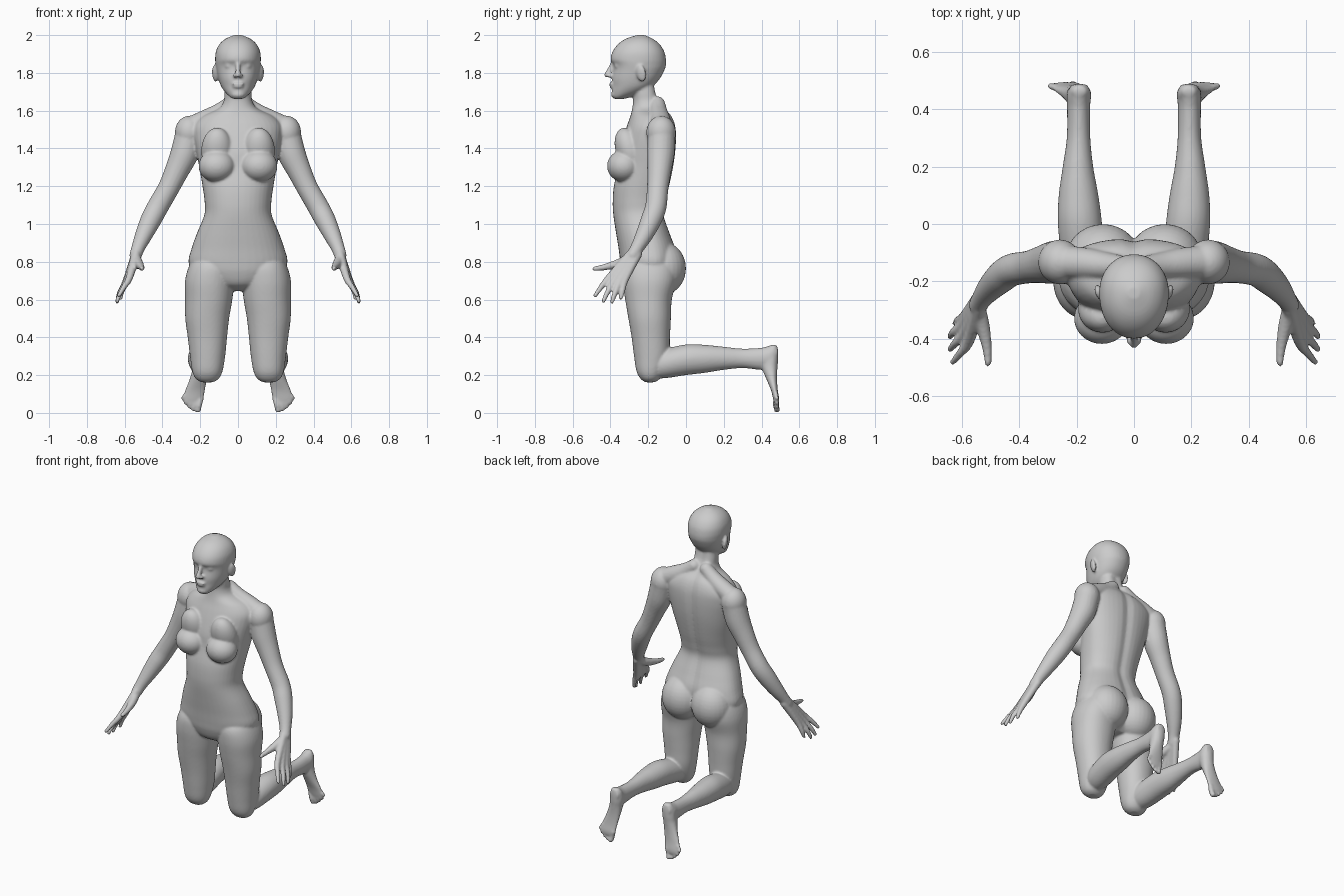
import bpy, bmesh, math
from mathutils import Vector, Matrix

SIDES = 40


def spline(points, steps=5):
    """Catmull-Rom interpolation of tuples of any length."""
    pts = [points[0]] + list(points) + [points[-1]]
    out = []
    for i in range(1, len(pts) - 2):
        a, b, c, d = pts[i - 1:i + 3]
        for s in range(steps):
            t = s / steps
            out.append([0.5 * (2 * q + (r - p) * t + (2 * p - 5 * q + 4 * r - w) * t * t
                        + (3 * q - p - 3 * r + w) * t ** 3) for p, q, r, w in zip(a, b, c, d)])
    out.append(list(points[-1]))
    return out


def skin(bm, rings):
    rows = [[bm.verts.new(p) for p in ring] for ring in rings]
    n = len(rows[0])
    for a, b in zip(rows, rows[1:]):
        for i in range(n):
            bm.faces.new((a[i], a[(i + 1) % n], b[(i + 1) % n], b[i]))
    bm.faces.new(rows[0][::-1])
    bm.faces.new(rows[-1])


def loft(bm, sections, axis='z', power=1.0, groove=0.0):
    """Sections: (position, centre x, half width, front/low, widest, back/high)."""
    rings = []
    for t, cx, hw, lo, mid, hi in spline(sections):
        ring = []
        for k in range(SIDES):
            a = 2 * math.pi * k / SIDES
            c, s = math.cos(a), math.sin(a)
            c = math.copysign(abs(c) ** power, c)
            s = math.copysign(abs(s) ** power, s)
            x = cx + hw * c
            d = mid + s * ((hi - mid) if s > 0 else (mid - lo))
            if s > 0:
                d -= groove * math.exp(-(x / 0.03) ** 2)
            ring.append((x, d, t) if axis == 'z' else (x, t, d))
        rings.append(ring)
    skin(bm, rings)


def ball(bm, centre, radii, tilt=(0, 0, 0)):
    rot = Matrix.Rotation(tilt[2], 4, 'Z') @ Matrix.Rotation(tilt[1], 4, 'Y') @ Matrix.Rotation(tilt[0], 4, 'X')
    m = Matrix.Translation(centre) @ rot @ Matrix.Diagonal((*radii, 1))
    bmesh.ops.create_uvsphere(bm, u_segments=28, v_segments=18, radius=1, matrix=m)


def limb(bm, path):
    """Round tube through (x, y, z, radius) points with rounded ends."""
    pts = spline(path, 6)
    rings = []
    for i, p in enumerate(pts):
        d = Vector(pts[min(i + 1, len(pts) - 1)][:3]) - Vector(pts[max(i - 1, 0)][:3])
        q = d.to_track_quat('Z', 'Y')
        rings.append([Vector(p[:3]) + q @ Vector((p[3] * math.cos(a), p[3] * math.sin(a), 0))
                      for a in (2 * math.pi * k / 20 for k in range(20))])
    skin(bm, rings)
    for p in (path[0], path[-1]):
        ball(bm, p[:3], (p[3],) * 3)


half = bmesh.new()

# Thigh and knee
loft(half, [(.84, .13, .09, -.29, -.19, -.08), (.78, .14, .118, -.33, -.19, -.05),
            (.70, .15, .13, -.335, -.19, -.05), (.60, .155, .125, -.322, -.19, -.075),
            (.50, .163, .116, -.305, -.19, -.08), (.40, .162, .104, -.288, -.185, -.085),
            (.30, .161, .093, -.275, -.18, -.09), (.22, .162, .08, -.262, -.185, -.12),
            (.18, .163, .06, -.24, -.19, -.14), (.162, .163, .03, -.215, -.19, -.165)], power=.93)
# Lower leg
loft(half, [(-.2, .165, .05, .19, .24, .30), (-.12, .176, .074, .183, .26, .335),
            (0, .188, .077, .20, .285, .362), (.1, .193, .069, .212, .29, .36),
            (.2, .195, .053, .228, .29, .35), (.3, .193, .041, .237, .288, .34),
            (.4, .193, .040, .228, .288, .345), (.45, .192, .042, .24, .3, .357),
            (.485, .19, .028, .29, .32, .35)], axis='y')
# Foot
loft(half, [(.36, .19, .022, .45, .465, .48), (.33, .19, .038, .42, .455, .488),
            (.28, .192, .043, .395, .45, .488), (.24, .197, .042, .40, .45, .484),
            (.18, .21, .046, .425, .46, .482), (.12, .227, .053, .45, .47, .486),
            (.07, .237, .056, .462, .48, .494), (.045, .235, .045, .468, .482, .492)])
# Toes
for bx, bz, tx, tz, r in ((.200, .07, .212, .016, .016), (.224, .065, .236, .019, .012),
                          (.243, .07, .257, .033, .011), (.262, .08, .276, .052, .011),
                          (.278, .1, .292, .078, .010)):
    limb(half, [(bx, .478, bz, r), ((bx + tx) / 2, .476, (bz + tz) / 2, r), (tx, .482, tz, r)])
# Buttock
ball(half, (.108, -.122, .765), (.13, .122, .14))
# Breast
ball(half, (.112, -.328, 1.307), (.097, .09, .085))
ball(half, (.11, -.295, 1.385), (.085, .075, .13), (.35, 0, 0))
# Shoulder and neck muscle
ball(half, (.258, -.132, 1.485), (.076, .078, .088))
limb(half, [(.045, -.15, 1.635, .04), (.1, -.145, 1.59, .048), (.17, -.137, 1.55, .055),
            (.25, -.132, 1.51, .058)])
# Arm
limb(half, [(.262, -.13, 1.46, .074), (.285, -.135, 1.37, .074), (.325, -.142, 1.28, .064),
            (.368, -.15, 1.19, .057), (.425, -.16, 1.09, .057), (.462, -.185, 1.02, .055),
            (.50, -.222, .94, .046), (.528, -.258, .875, .036), (.542, -.282, .835, .033)])
# Fingers, each running from the wrist through the palm
for knuckle, joint, tip in (((.575, -.408, .715), (.605, -.45, .665), (.63, -.48, .622)),
                            ((.588, -.380, .700), (.622, -.415, .64), (.640, -.437, .592)),
                            ((.594, -.350, .695), (.627, -.375, .635), (.640, -.392, .588)),
                            ((.590, -.322, .705), (.612, -.335, .65), (.622, -.345, .608))):
    wrist = (.54, -.275 + (knuckle[1] + .365) * .45, .84)
    limb(half, [(*wrist, .024), (*knuckle, .019), (*joint, .0145), (*tip, .011)])
# Thumb
limb(half, [(.54, -.295, .82, .025), (.525, -.36, .79, .024), (.512, -.43, .772, .017),
            (.508, -.485, .763, .012)])
# Ear
ball(half, (.122, -.237, 1.797), (.013, .027, .045), (.15, .12, -.35))
# Eye, nostril
ball(half, (.046, -.356, 1.836), (.024, .022, .016))
ball(half, (.015, -.404, 1.785), (.013, .016, .011))

# Mirror the half to the other side
mesh_half = bpy.data.meshes.new("half")
half.to_mesh(mesh_half)
half.free()
body = bmesh.new()
body.from_mesh(mesh_half)
bmesh.ops.scale(body, vec=(-1, 1, 1), verts=body.verts)
bmesh.ops.reverse_faces(body, faces=body.faces)
body.from_mesh(mesh_half)
bpy.data.meshes.remove(mesh_half)

# Torso and neck
loft(body, [(.645, 0, .06, -.25, -.19, -.12), (.68, 0, .15, -.31, -.19, -.08),
            (.74, 0, .235, -.338, -.18, -.055), (.80, 0, .262, -.348, -.18, -.05),
            (.87, 0, .246, -.357, -.19, -.055), (.95, 0, .218, -.37, -.21, -.083),
            (1.05, 0, .178, -.385, -.235, -.115), (1.12, 0, .177, -.388, -.235, -.105),
            (1.20, 0, .188, -.382, -.22, -.085), (1.30, 0, .205, -.36, -.19, -.065),
            (1.38, 0, .22, -.352, -.175, -.054), (1.46, 0, .235, -.332, -.16, -.05),
            (1.52, 0, .235, -.313, -.15, -.055), (1.57, 0, .19, -.295, -.16, -.073),
            (1.61, 0, .105, -.285, -.19, -.105), (1.65, 0, .076, -.28, -.205, -.135),
            (1.70, 0, .072, -.28, -.215, -.155), (1.78, 0, .065, -.27, -.22, -.165)],
     power=.9, groove=.012)
# Head
loft(body, [(1.662, 0, .025, -.38, -.36, -.33), (1.675, 0, .045, -.39, -.345, -.28),
            (1.70, 0, .07, -.393, -.3, -.22), (1.73, 0, .09, -.39, -.27, -.175),
            (1.77, 0, .104, -.392, -.255, -.138), (1.82, 0, .115, -.384, -.245, -.112),
            (1.845, 0, .119, -.386, -.245, -.106), (1.87, 0, .121, -.399, -.24, -.106),
            (1.91, 0, .118, -.39, -.24, -.114), (1.95, 0, .100, -.362, -.24, -.138),
            (1.98, 0, .067, -.32, -.24, -.175), (2.0, 0, .02, -.26, -.24, -.22)], power=.95)
# Nose, lips, chin
limb(body, [(0, -.385, 1.855, .012), (0, -.402, 1.82, .013), (0, -.419, 1.79, .015)])
ball(body, (0, -.392, 1.742), (.034, .016, .008))
ball(body, (0, -.389, 1.727), (.030, .017, .009))
ball(body, (0, -.375, 1.685), (.035, .022, .02))

# Fuse everything into one smooth skin
bmesh.ops.recalc_face_normals(body, faces=body.faces)
raw = bpy.data.meshes.new("figure_parts")
body.to_mesh(raw)
body.free()
figure = bpy.data.objects.new("kneeling_figure", raw)
bpy.context.collection.objects.link(figure)
remesh = figure.modifiers.new("fuse", 'REMESH')
remesh.mode = 'VOXEL'
remesh.voxel_size = .0068
remesh.use_smooth_shade = True
smooth = figure.modifiers.new("soften", 'SMOOTH')
smooth.factor = .5
smooth.iterations = 6
deps = bpy.context.evaluated_depsgraph_get()
skin_mesh = bpy.data.meshes.new_from_object(figure.evaluated_get(deps))
figure.modifiers.clear()
figure.data = skin_mesh
for poly in skin_mesh.polygons:
    poly.use_smooth = True
